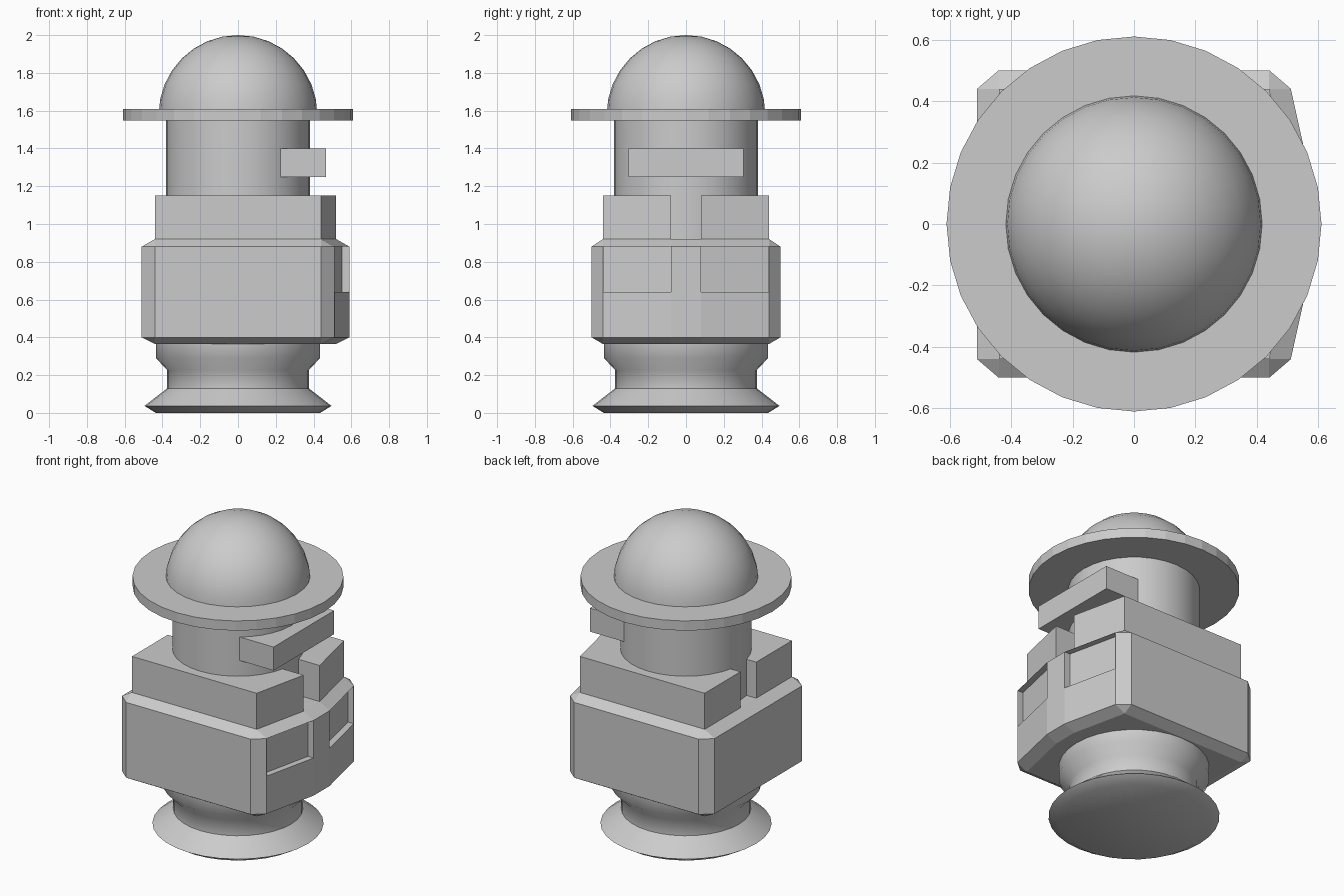
import bpy, bmesh, math
from mathutils import Vector

if "Cube" in bpy.data.objects:
    bpy.data.objects.remove(bpy.data.objects["Cube"])


def make_object(name, bm):
    bmesh.ops.recalc_face_normals(bm, faces=bm.faces[:])
    me = bpy.data.meshes.new(name)
    bm.to_mesh(me)
    bm.free()
    ob = bpy.data.objects.new(name, me)
    bpy.context.collection.objects.link(ob)
    return ob


def smooth(ob, angle=30):
    bpy.ops.object.select_all(action='DESELECT')
    ob.select_set(True)
    bpy.context.view_layer.objects.active = ob
    bpy.ops.object.shade_smooth_by_angle(angle=math.radians(angle))


def prism(name, outline, z0, z1):
    """Extrude a flat outline of (x, y) points from z0 to z1."""
    bm = bmesh.new()
    face = bm.faces.new([bm.verts.new((x, y, z0)) for x, y in outline])
    ext = bmesh.ops.extrude_face_region(bm, geom=[face])
    top = [v for v in ext['geom'] if isinstance(v, bmesh.types.BMVert)]
    bmesh.ops.translate(bm, verts=top, vec=(0, 0, z1 - z0))
    return make_object(name, bm)


def lathe(name, profile, sides=32):
    """Turn an (r, z) profile about z and cap both ends."""
    bm = bmesh.new()
    rings = []
    for r, z in profile:
        rings.append([bm.verts.new((r * math.cos(2 * math.pi * i / sides),
                                    r * math.sin(2 * math.pi * i / sides), z))
                      for i in range(sides)])
    for a, b in zip(rings, rings[1:]):
        for i in range(sides):
            j = (i + 1) % sides
            bm.faces.new((a[i], a[j], b[j], b[i]))
    bm.faces.new(rings[0])
    bm.faces.new(rings[-1])
    return make_object(name, bm)


# Flared foot with waist and collar
foot = lathe("foot", [(0.435, 0), (0.495, 0.037), (0.375, 0.13), (0.375, 0.227),
                      (0.435, 0.29), (0.435, 0.39)])
smooth(foot, 50)

# Torso: bevelled box with a shallow pointed chest on +x
bm = bmesh.new()
for s in (-1, 1):
    for z in (0.40, 0.88):
        for x, y in ((-0.44, 0.50), (-0.51, 0.44), (0.44, 0.50), (0.51, 0.44), (0.59, 0.08)):
            bm.verts.new((x, s * y, z))
    for z in (0.365, 0.92):
        for x, y in ((-0.44, 0.44), (0.44, 0.44), (0.52, 0.08)):
            bm.verts.new((x, s * y, z))
bmesh.ops.convex_hull(bm, input=bm.verts[:])
bmesh.ops.dissolve_limit(bm, angle_limit=0.02, verts=bm.verts[:], edges=bm.edges[:])
torso = make_object("torso", bm)

for s, side in ((-1, "front"), (1, "back")):
    # Chest pocket recess
    cutter = prism("pocket_cutter_" + side,
                   [(0.471, s * 0.437), (0.55, s * 0.08), (0.7, s * 0.08), (0.7, s * 0.437)],
                   0.64, 0.88)
    cutter.hide_render = True
    cutter.hide_set(True)
    mod = torso.modifiers.new("pocket_" + side, 'BOOLEAN')
    mod.operation = 'DIFFERENCE'
    mod.solver = 'EXACT'
    mod.object = cutter
    # Shoulder block, leaving a central slot
    prism("shoulder_" + side,
          [(-0.44, s * 0.44), (0.44, s * 0.44), (0.52, s * 0.08), (-0.44, s * 0.08)],
          0.92, 1.15)

# Apply the pockets, then drop the cutters
bpy.context.view_layer.update()
dg = bpy.context.evaluated_depsgraph_get()
cut_mesh = bpy.data.meshes.new_from_object(torso.evaluated_get(dg))
torso.modifiers.clear()
torso.data = cut_mesh
for side in ("front", "back"):
    bpy.data.objects.remove(bpy.data.objects["pocket_cutter_" + side])

# Head column
smooth(lathe("head", [(0.38, 0.91), (0.38, 1.56)]))

# Face bar
prism("face_bar", [(0.225, -0.305), (0.465, -0.305), (0.465, 0.305), (0.225, 0.305)], 1.25, 1.40)

# Hat brim
lathe("hat_brim", [(0.61, 1.548), (0.61, 1.61)])

# Hat dome
bm = bmesh.new()
bmesh.ops.create_uvsphere(bm, u_segments=32, v_segments=16, radius=0.42)
bmesh.ops.translate(bm, verts=bm.verts[:], vec=(0, 0, 1.58))
bmesh.ops.bisect_plane(bm, geom=bm.verts[:] + bm.edges[:] + bm.faces[:],
                       plane_co=Vector((0, 0, 1.6)), plane_no=Vector((0, 0, 1)),
                       clear_inner=True)
bmesh.ops.holes_fill(bm, edges=[e for e in bm.edges if e.is_boundary])
smooth(make_object("hat_dome", bm))
